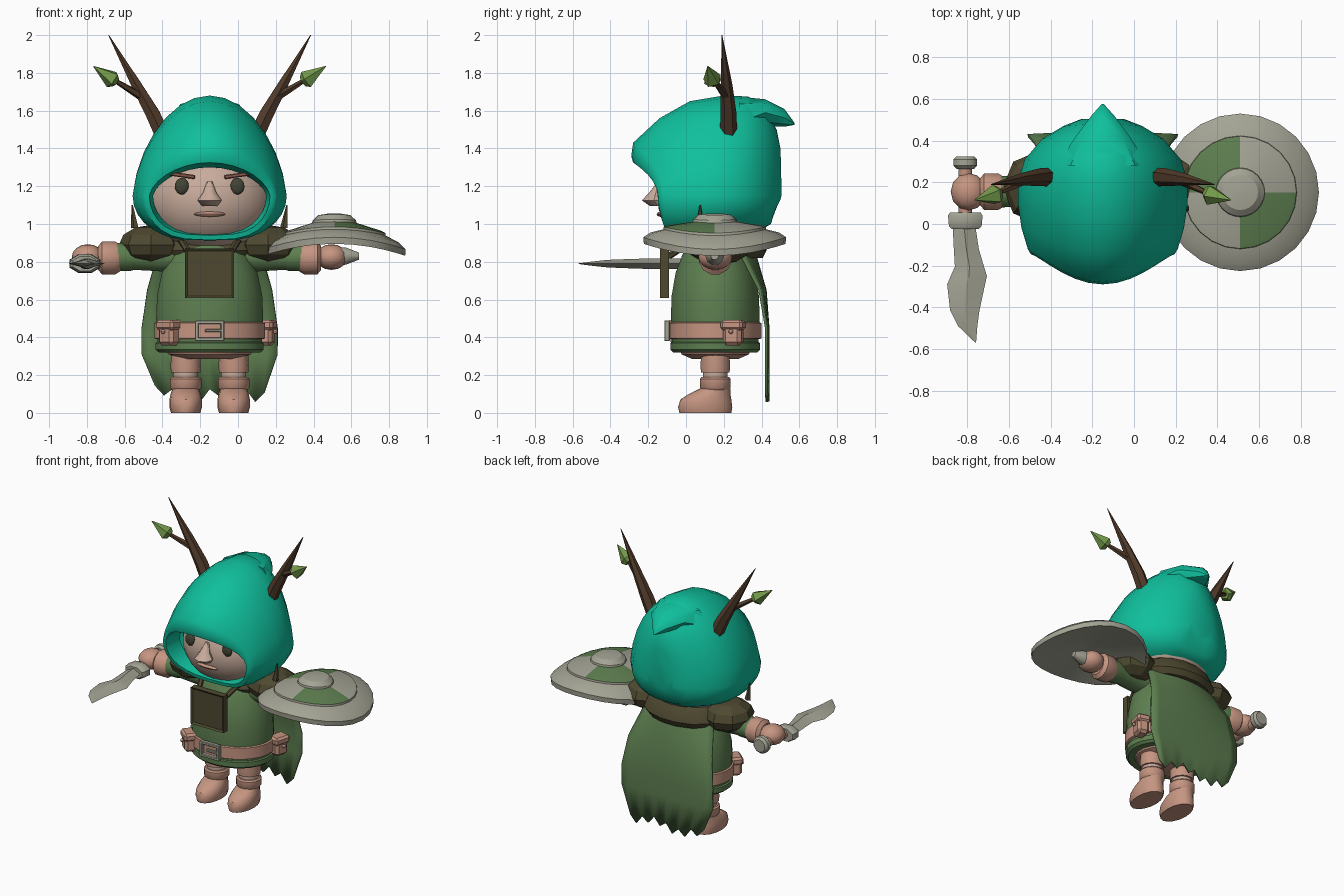
import bpy, bmesh
from math import sin, cos, pi, radians
from mathutils import Vector, Matrix

if "Cube" in bpy.data.objects:
    bpy.data.objects.remove(bpy.data.objects["Cube"])

CX, CY = -0.15, 0.155          # centre of the figure


def material(name, *rgb):
    m = bpy.data.materials.new(name)
    m.use_nodes = True
    m.diffuse_color = (*rgb, 1)
    m.node_tree.nodes["Principled BSDF"].inputs["Base Color"].default_value = (*rgb, 1)
    return m


TEAL = material("teal cloth", .005, .53, .34)
GREEN = material("tunic green", .11, .21, .08)
OLIVE = material("dark olive", .075, .066, .03)
TAN = material("tan leather", .56, .30, .22)
SKIN = material("skin", .58, .41, .33)
METAL = material("grey metal", .37, .37, .30)
WOOD = material("antler brown", .085, .045, .024)
LEAF = material("leaf green", .17, .32, .07)
DARK = material("dark eye", .055, .06, .035)
BROW = material("brow brown", .25, .10, .07)


def finish(name, bm, *mats, angle=38):
    bmesh.ops.recalc_face_normals(bm, faces=bm.faces)
    for f in bm.faces:
        f.smooth = True
    for e in bm.edges:
        e.smooth = e.calc_face_angle(0) < radians(angle)
    mesh = bpy.data.meshes.new(name)
    bm.to_mesh(mesh)
    bm.free()
    for m in mats:
        mesh.materials.append(m)
    obj = bpy.data.objects.new(name, mesh)
    bpy.context.collection.objects.link(obj)
    return obj


def skin(name, rings, mat, start=True, end=True, angle=38):
    """Join equal rings of points into a surface."""
    bm = bmesh.new()
    vs = [[bm.verts.new(p) for p in r] for r in rings]
    n = len(vs[0])
    for a, b in zip(vs, vs[1:]):
        for i in range(n):
            bm.faces.new((a[i], a[(i + 1) % n], b[(i + 1) % n], b[i]))
    if start:
        bm.faces.new(vs[0])
    if end:
        bm.faces.new(vs[-1])
    return finish(name, bm, mat, angle=angle)


def tube(name, pts, radii, mat, n=12, flat=1.0, angle=38):
    """Tapered tube through points; flat squashes its second axis."""
    pts = [Vector(p) for p in pts]
    q = Vector((0, 0, 1)).rotation_difference(pts[-1] - pts[0])
    turn = [2 * pi * (i + .5) / n for i in range(n)]
    rings = [[p + q @ Vector((r * cos(t), r * flat * sin(t), 0)) for t in turn]
             for p, r in zip(pts, radii)]
    return skin(name, rings, mat, angle=angle)


def column(name, x, y, profile, mat, n=20, flat=1.0, angle=38):
    return tube(name, [(x, y, z) for z, r in profile], [r for z, r in profile],
                mat, n, flat, angle)


def ball(name, c, size, mat, seg=16, rings=10, angle=38):
    bm = bmesh.new()
    bmesh.ops.create_uvsphere(bm, u_segments=seg, v_segments=rings, radius=1)
    bmesh.ops.transform(bm, verts=bm.verts,
                        matrix=Matrix.Translation(c) @ Matrix.Diagonal((*size, 1)))
    return finish(name, bm, mat, angle=angle)


def box(name, c, size, mat, bevel=.0, rot=(0, 'Z')):
    bm = bmesh.new()
    bmesh.ops.create_cube(bm, size=1)
    bmesh.ops.transform(bm, verts=bm.verts, matrix=Matrix.Diagonal((*size, 1)))
    if bevel:
        bmesh.ops.bevel(bm, geom=bm.edges[:], offset=bevel, segments=1, affect='EDGES')
    bmesh.ops.transform(bm, verts=bm.verts, matrix=Matrix.Translation(c)
                        @ Matrix.Rotation(radians(rot[0]), 4, rot[1]))
    return finish(name, bm, mat, angle=25)


# Hood: rings from inside the face opening to the back of the head
def hood_ring(w, zt, zb, yt, ym, yb, n=28, zc=1.15):
    out = []
    for i in range(n):
        c, s = cos(2 * pi * i / n), sin(2 * pi * i / n)
        up = s > 0
        x = w * abs(c) ** (1 if up else .65) * (1 - .12 * max(s, 0))
        z = zc + s * (zt - zc if up else zc - zb)
        y = ym + s * s * ((yt if up else yb) - ym)
        out.append((CX + (x if c > 0 else -x), y, z))
    return out


skin("hood", [hood_ring(*r) for r in (
    (.30, 1.30, .96, -.12, -.02, .02), (.32, 1.325, .94, -.28, -.15, -.09),
    (.345, 1.36, .915, -.29, -.145, -.085), (.36, 1.43, .915, -.28, -.12, -.07),
    (.39, 1.56, .91, -.14, -.02, 0), (.408, 1.65, .92, .02, .1, .1),
    (.408, 1.68, .93, .2, .2, .2), (.375, 1.675, .95, .33, .31, .3),
    (.29, 1.61, .97, .42, .41, .40), (.19, 1.5, 1.0, .48, .47, .45),
    (.1, 1.4, 1.1, .50, .505, .475))], TEAL, start=False, angle=50)
skin("hood_tip", [[(CX + w * cos(k * pi / 4), y, (zt + zb) / 2 + (zt - zb) / 2 * sin(k * pi / 4))
                   for k in range(8)] for y, zt, zb, w in (
    (.28, 1.675, 1.4, .22), (.42, 1.66, 1.52, .13),
    (.52, 1.61, 1.515, .055), (.575, 1.535, 1.525, .006))], TEAL)

# Head and face
ball("head", (CX, .15, 1.13), (.335, .30, .28), SKIN, 28, 18)
skin("nose", [[(CX + r * cos(k * pi / 4), y + r * sin(k * pi / 4), z) for k in range(8)]
              for z, r, y in ((1.225, .014, -.135), (1.165, .036, -.16),
                              (1.125, .064, -.17), (1.095, .04, -.15))], SKIN)
ball("mouth", (CX, -.135, 1.052), (.085, .02, .014), TAN, 8, 6)
for s, side in ((-1, "right"), (1, "left")):
    ball(side + "_eye", (CX + s * .147, -.118, 1.2), (.037, .018, .044), DARK)
    box(side + "_brow", (CX + s * .147, -.118, 1.258), (.14, .03, .022), BROW,
        .005, (s * -8, 'Y'))
    # Antler with a branch and a leaf
    tube(side + "_antler", [(CX + s * x, y, z) for x, y, z in (
        (.25, .225, 1.47), (.30, .225, 1.58), (.39, .215, 1.74), (.535, .19, 2.0))],
         (.045, .043, .03, .002), WOOD, 6)
    tube(side + "_antler_branch", [(CX + s * .37, .21, 1.68), (CX + s * .51, .145, 1.765)],
         (.022, .012), WOOD, 5)
    tube(side + "_leaf", [(CX + s * .495, .15, 1.752), (CX + s * .515, .14, 1.765),
                          (CX + s * .615, .115, 1.835)], (.03, .05, .002), LEAF, 5)
    tube(side + "_hood_pin", [(CX + s * .395, .075, .98), (CX + s * .41, .075, 1.1)],
         (.022, .004), OLIVE, 5)
    # Shoulder, arm and hand
    ball(side + "_shoulder_pad", (CX + s * .31, CY + .02, .89), (.17, .175, .105), OLIVE, 8, 6, 20)
    tube(side + "_sleeve", [(CX + s * x, CY, z) for x, z in (
        (.15, .83), (.40, .825), (.42, .825), (.50, .825))], (.09, .07, .076, .078), GREEN)
    tube(side + "_glove_cuff", [(CX + s * x, CY, .82) for x in (.47, .5, .57, .59)],
         (.07, .09, .09, .065), TAN)
    ball(side + "_fist", (CX + s * .645, CY, .825), (.085, .09, .068), TAN, 12, 8)
    # Leg and boot
    lx = CX + s * .127
    column(side + "_thigh", lx, CY, ((.36, .075), (.25, .08), (.215, .078)), TAN, 14)
    column(side + "_knee_band", lx, CY, ((.22, .066), (.10, .066)), SKIN, 14)
    column(side + "_boot_cuff", lx, CY, ((.19, .075), (.18, .084), (.135, .084), (.12, .072)), TAN, 14)
    skin(side + "_boot", [[(lx + w * cos(k * pi / 8), (a + b) / 2 + (b - a) / 2 * sin(k * pi / 8), z)
                           for k in range(16)] for z, a, b, w in (
        (0, -.035, .24, .078), (.03, -.042, .245, .086), (.07, -.03, .24, .086),
        (.10, .015, .235, .08), (.13, .075, .235, .07))], TAN)

# Body
column("hips", CX, CY, ((.285, .15), (.31, .22), (.36, .25)), TAN, 20, .82)
column("tunic", CX, CY, ((.32, .27), (.335, .288), (.37, .288), (.375, .278), (.5, .285),
                         (.62, .28), (.74, .255), (.84, .21), (.95, .14)), GREEN, 28, .83)
column("neck_mantle", CX, CY + .06, ((.82, .27), (.86, .3), (.93, .27), (.98, .2)), OLIVE, 16, .72)
column("belt", CX, CY, ((.39, .285), (.395, .294), (.475, .294), (.48, .285)), TAN, 28, .835)

# Belt buckle frame and prong
for k in (-1, 1):
    box("buckle_side", (CX + k * .068, -.1, .435), (.02, .03, .11), METAL, .004)
    box("buckle_bar", (CX, -.1, .435 + k * .045), (.15, .03, .02), METAL, .004)
box("buckle_prong", (CX + .02, -.105, .435), (.09, .02, .016), METAL, .003)

# Belt pouches with flap and stud
for x, y, turn in ((-.365, -.03, -40), (.15, .25, 75)):
    spin = Matrix.Rotation(radians(turn), 3, 'Z')
    at = Vector((x, y, 0))
    box("pouch", at + Vector((0, 0, .415)), (.1, .08, .115), TAN, .018, (turn, 'Z'))
    box("pouch_flap", at + Vector((0, 0, .465)), (.12, .095, .055), TAN, .014, (turn, 'Z'))
    ball("pouch_stud", at + spin @ Vector((0, -.05, .43)), (.012, .012, .012), TAN, 8, 6)

# Chest satchel: board with a raised border and a strap to each shoulder
bm = bmesh.new()
bmesh.ops.create_cube(bm, size=1)
bmesh.ops.transform(bm, verts=bm.verts, matrix=Matrix.Translation((CX, -.113, .738))
                    @ Matrix.Diagonal((.26, .048, .262, 1)))
front = [f for f in bm.faces if f.normal.y < -.9]
bmesh.ops.inset_region(bm, faces=front, thickness=.018)
bmesh.ops.translate(bm, verts=front[0].verts, vec=(0, .01, 0))
finish("chest_satchel", bm, OLIVE, angle=20)
for s in (-1, 1):
    tube("satchel_strap", [(CX + s * .1, -.09, .83), (CX + s * .16, .06, .93)],
         (.018, .018), OLIVE, 6)

# Cape with a ragged lower edge
bm = bmesh.new()
cols = 12
grid = []
for z, w, y, bend in ((.95, .24, .33, .12), (.82, .28, .37, .07), (.65, .33, .42, .03),
                      (.45, .36, .435, .01), (.31, .36, .435, .01), (.1, .29, .435, .01)):
    row = []
    for i in range(cols + 1):
        u = 2 * i / cols - 1
        jag = (.025 * (-1) ** i + .02 * sin(5 * u)) if z < .2 else 0
        row.append(bm.verts.new((CX + u * w, y - bend * u * u, z + jag)))
    grid.append(row)
for a, b in zip(grid, grid[1:]):
    for i in range(cols):
        bm.faces.new((a[i], a[i + 1], b[i + 1], b[i]))
cape = finish("cape", bm, GREEN)
solid = cape.modifiers.new("thickness", 'SOLIDIFY')
solid.thickness, solid.offset = .014, 0

# Shield: turned profile, bent across its width, two green quarters
SX, SY, SEG = .51, .152, 24
profile = ((.03, 1.056), (.085, 1.05), (.115, 1.025), (.118, 1.012), (.245, .992), (.27, .985),
           (.272, .972), (.34, .955), (.378, .93), (.375, .895), (.33, .9), (.05, .945))
bm = bmesh.new()
rings = [[bm.verts.new((SX + r * cos(2 * pi * k / SEG), SY + r * sin(2 * pi * k / SEG),
                        z - .45 * (r * cos(2 * pi * k / SEG)) ** 2))
          for k in range(SEG)] for r, z in profile]
for j, (a, b) in enumerate(zip(rings, rings[1:])):
    for k in range(SEG):
        f = bm.faces.new((a[k], a[(k + 1) % SEG], b[(k + 1) % SEG], b[k]))
        f.material_index = int(j in (3, 4) and (k * 4 // SEG) % 2 == 1)
bm.faces.new(rings[0])
bm.faces.new(rings[-1])
finish("shield", bm, METAL, GREEN, angle=22)
tube("shield_grip", [(SX, SY, .83), (SX + .06, SY, .83), (SX + .13, SY, .83)],
     (.05, .048, .02), METAL, 10)

# Sword: grip, pommel, guard and a diamond-section blade
GX, GZ = -.81, .79
tube("sword_grip", [(GX, .29, GZ + .02), (GX, -.02, GZ)], (.035, .035), TAN, 10)
tube("sword_pommel", [(GX, y, GZ + .02) for y in (.265, .28, .31, .325)],
     (.045, .06, .06, .045), METAL, 10)
tube("sword_guard", [(GX, y, GZ) for y in (.055, .04, -.01, -.025)],
     (.08, .09, .085, .07), METAL, 8, .6)
skin("sword_blade", [[(l, y, GZ), ((l + r) / 2, y, GZ + t), (r, y, GZ), ((l + r) / 2, y, GZ - t)]
                     for y, l, r, t in (
    (-.02, -.87, -.76, .028), (-.12, -.865, -.745, .028), (-.205, -.86, -.72, .028),
    (-.25, -.88, -.706, .026), (-.29, -.897, -.715, .025), (-.415, -.883, -.742, .02),
    (-.49, -.845, -.752, .012), (-.568, -.764, -.758, .002))], METAL, angle=20)
